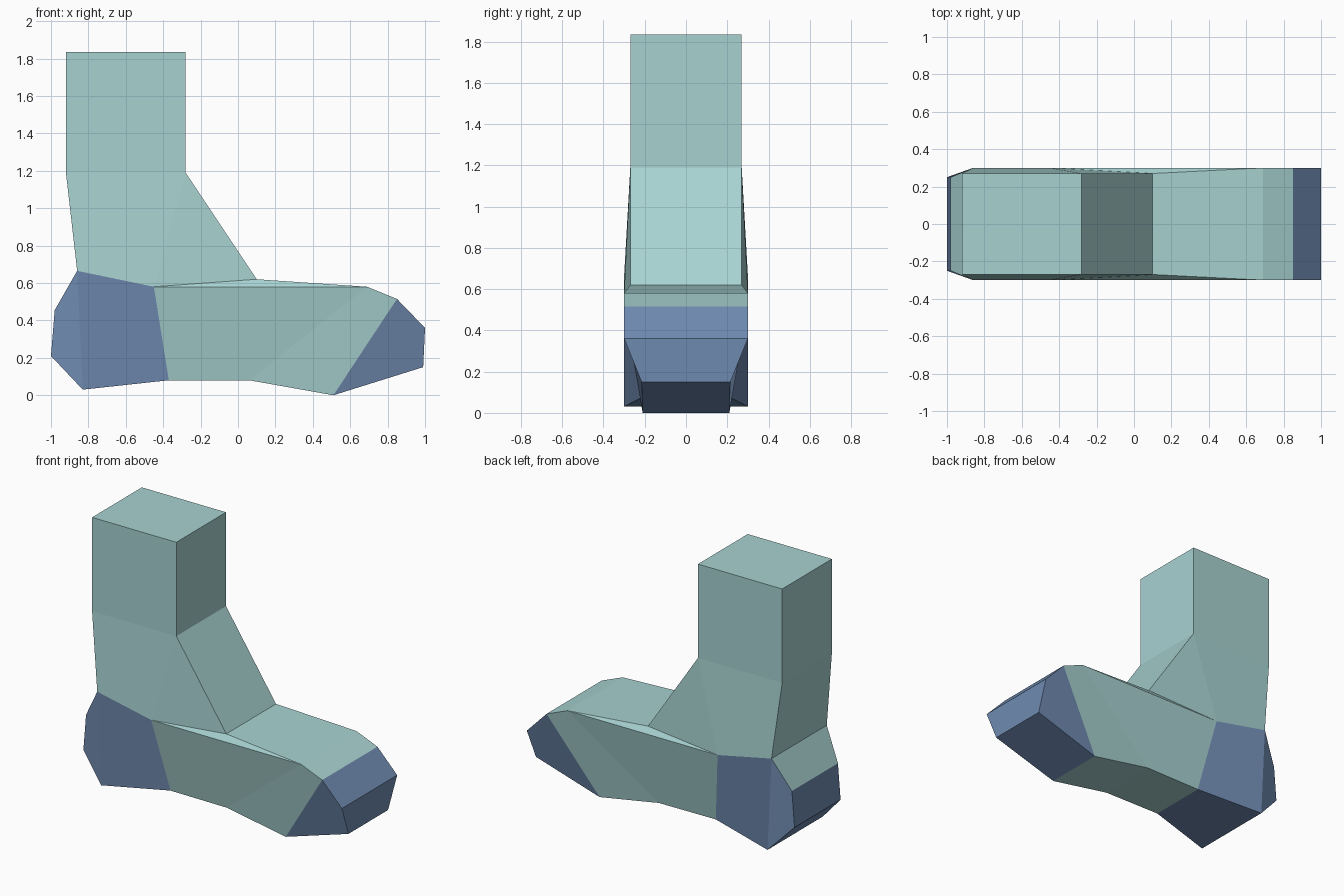
import bpy, bmesh

if "Cube" in bpy.data.objects:
    bpy.data.objects.remove(bpy.data.objects["Cube"])


def material(name, rgb):
    m = bpy.data.materials.new(name)
    m.diffuse_color = (*rgb, 1)
    m.use_nodes = True
    m.node_tree.nodes["Principled BSDF"].inputs["Base Color"].default_value = m.diffuse_color
    return m


# Side-view points of the sock: (x, z, half width)
P = {
    "cuff_back": (-.92, 1.835, .27), "cuff_front": (-.28, 1.835, .27),
    "ankle_front": (-.28, 1.19, .27), "instep": (.10, .62, .27),
    "toe_root": (.69, .58, .30), "toe_top": (.85, .515, .30),
    "toe_tip": (1.0, .36, .30), "toe_low": (.99, .15, .215),
    "ball": (.51, 0, .21), "mid": (.06, .08, .21),
    "arch": (-.37, .08, .205), "heel_base": (-.83, .03, .30),
    "heel_low": (-1.0, .21, .25), "heel_high": (-.98, .455, .25),
    "heel_top": (-.86, .665, .30), "ankle_back": (-.92, 1.19, .27),
}
outline = list(P)
P["heel_corner"] = (-.45, .58, .30)     # sits inside the side panels

# Side panels, used on both sides: yarn 0 = main, 1 = heel and toe patches
panels = [
    (0, "cuff_back cuff_front ankle_front ankle_back"),
    (0, "ankle_back ankle_front heel_corner heel_top"),
    (0, "ankle_front instep heel_corner"),
    (0, "instep toe_root heel_corner"),
    (0, "heel_corner toe_root mid arch"),
    (0, "toe_root toe_top ball mid"),
    (1, "toe_top toe_tip toe_low ball"),
    (1, "heel_top heel_corner arch heel_base"),
    (1, "heel_top heel_base heel_low heel_high"),
]
# Outline strips that start at these points belong to the patches
patch_strips = {"toe_top", "toe_tip", "toe_low",
                "arch", "heel_base", "heel_low"}

bm = bmesh.new()
verts = {(n, s): bm.verts.new((x, s * w, z))
         for n, (x, z, w) in P.items() for s in (-1, 1)}

# Left and right sides
for yarn, names in panels:
    for s in (-1, 1):
        f = bm.faces.new([verts[n, s] for n in names.split()])
        f.material_index = yarn

# Strip across the width, all round the outline
for a, b in zip(outline, outline[1:] + outline[:1]):
    f = bm.faces.new([verts[a, -1], verts[b, -1], verts[b, 1], verts[a, 1]])
    f.material_index = int(a in patch_strips)

bmesh.ops.recalc_face_normals(bm, faces=bm.faces)
mesh = bpy.data.meshes.new("sock")
bm.to_mesh(mesh)
bm.free()
mesh.materials.append(material("pale teal", (.39, .645, .64)))
mesh.materials.append(material("slate blue", (.162, .262, .445)))
bpy.context.collection.objects.link(bpy.data.objects.new("sock", mesh))
